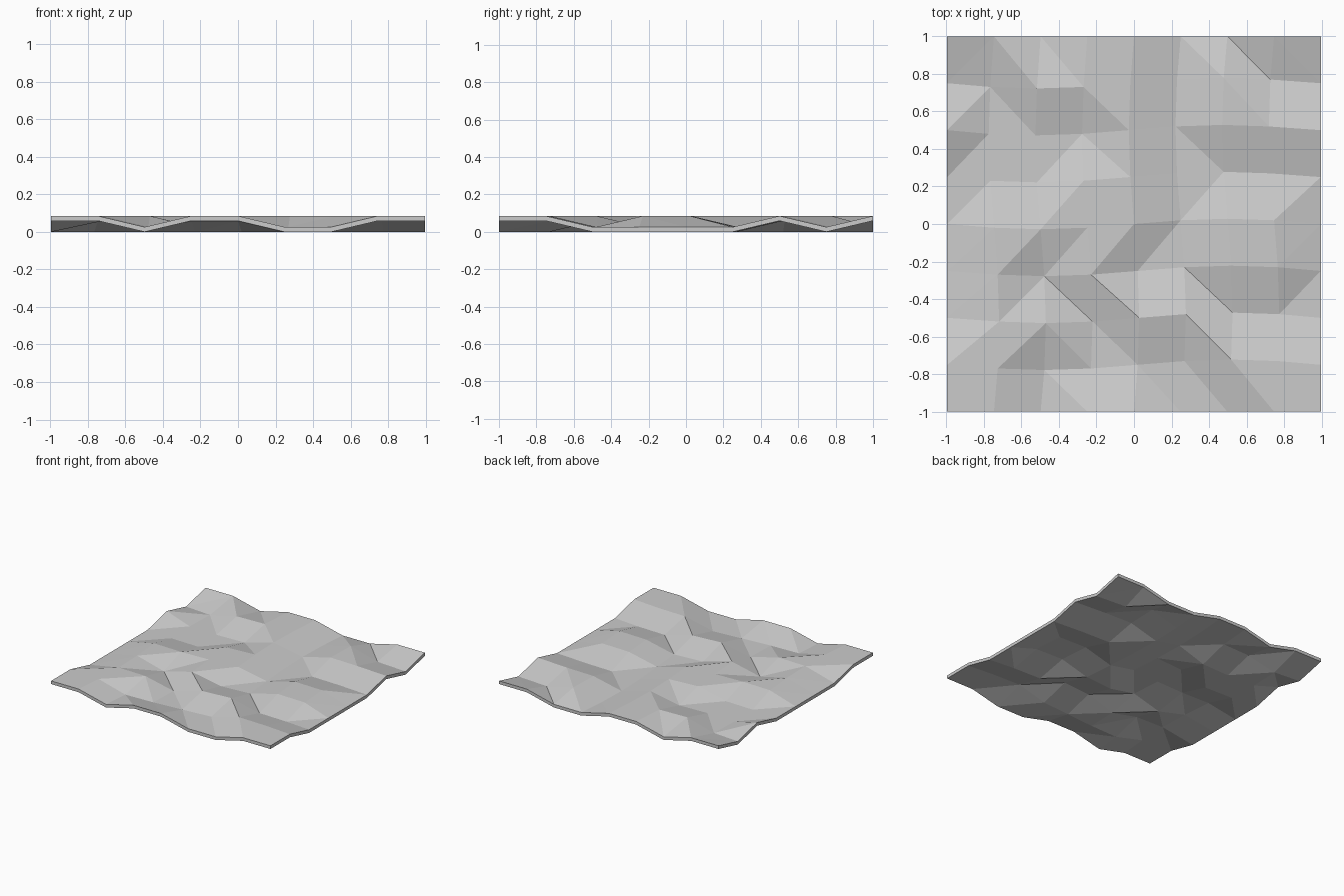
import bpy, bmesh
from math import sin, pi

if "Cube" in bpy.data.objects:
    bpy.data.objects.remove(bpy.data.objects["Cube"])

# Height pattern, back row first: 1 = crest, 0 = hollow (pattern tiles at its edges)
ROWS = ["110110011",
        "001110100",
        "100010111",
        "000110000",
        "011110110",
        "010100110",
        "011011000",
        "110000111",
        "110110011"]
N = 8
RISE, THICK, SWIRL = 0.059, 0.026, 0.028

bm = bmesh.new()

# Underside grid with a slight swirl of the inner points
grid = []
for j in range(N + 1):
    line = []
    for i in range(N + 1):
        x, y = -1 + 2 * i / N, -1 + 2 * j / N
        dx = -SWIRL * sin(pi * y) if 0 < i < N else 0
        dy = SWIRL * sin(pi * x) if 0 < j < N else 0
        z = RISE * int(ROWS[N - j][i])
        line.append(bm.verts.new(((x + dx) * 0.995, y + dy, z)))
    grid.append(line)
for j in range(N):
    for i in range(N):
        bm.faces.new((grid[j][i], grid[j][i + 1], grid[j + 1][i + 1], grid[j + 1][i]))

# Flat facets split along the shorter diagonal
bmesh.ops.triangulate(bm, faces=bm.faces[:], quad_method='SHORT_EDGE')

# Thickness: duplicate the sheet upward and close the rim
bottom = bm.faces[:]
rim = [e for e in bm.edges if e.is_boundary]
copy = bmesh.ops.duplicate(bm, geom=bm.verts[:] + bm.edges[:] + bottom)
vmap = copy["vert_map"]
rim_pairs = [(e.verts[0], e.verts[1]) for e in rim]
for a, b in rim_pairs:
    bm.faces.new((a, b, vmap[b], vmap[a]))
for v in [g for g in copy["geom"] if isinstance(g, bmesh.types.BMVert)]:
    v.co.z += THICK
bmesh.ops.recalc_face_normals(bm, faces=bm.faces[:])

mesh = bpy.data.meshes.new("terrain_sheet")
bm.to_mesh(mesh)
bm.free()
obj = bpy.data.objects.new("terrain_sheet", mesh)
bpy.context.collection.objects.link(obj)
